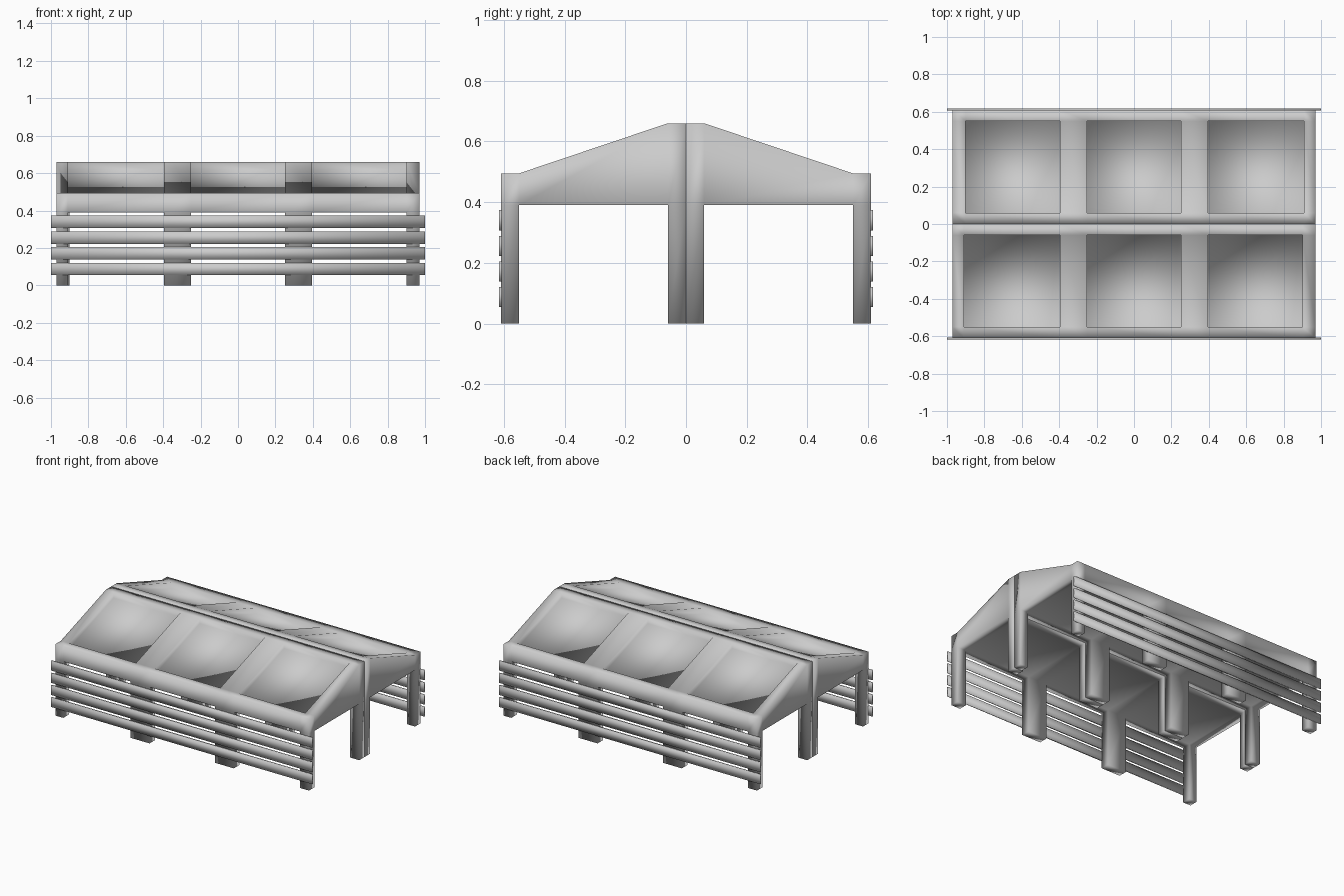
import bpy, bmesh, math
from mathutils import Matrix

if "Cube" in bpy.data.objects:
    bpy.data.objects.remove(bpy.data.objects["Cube"])

XS = [-0.97, -0.91, -0.395, -0.25, 0.25, 0.395, 0.90, 0.97]   # posts and bins along x
YS = [0.0, -0.06, -0.55, -0.61]                               # ridge to front edge
TOP = [0.66, 0.66, 0.495, 0.495]                              # top profile
FLOOR = [0, 0.62, 0.455, 0]                                   # shallow sloping bin floor
UNDER = 0.39


def finish(bm, name):
    bmesh.ops.remove_doubles(bm, verts=bm.verts, dist=1e-5)
    bmesh.ops.recalc_face_normals(bm, faces=bm.faces)
    me = bpy.data.meshes.new(name)
    bm.to_mesh(me)
    bm.free()
    ob = bpy.data.objects.new(name, me)
    bpy.context.collection.objects.link(ob)
    for p in me.polygons:
        p.use_smooth = True
    return ob


def display_half(name, angle):
    bm = bmesh.new()

    def quad(*pts):
        bm.faces.new([bm.verts.new(p) for p in pts])

    def cell(i, j, z):
        return [(XS[a], YS[b], z[b]) for a, b in
                ((i, j), (i + 1, j), (i + 1, j + 1), (i, j + 1))]

    def skirt(upper, lower, sides=range(4)):
        for k in sides:
            n = (k + 1) % 4
            quad(upper[k], upper[n], lower[n], lower[k])

    for i in range(7):
        for j in range(3):
            top, under = cell(i, j, TOP), cell(i, j, [UNDER] * 4)
            # bins are recessed, rims stay at the top profile
            if i % 2 and j == 1:
                floor = cell(i, j, FLOOR)
                quad(*floor)
                skirt(top, floor)
            else:
                quad(*top)
            # legs under the posts, flat underside elsewhere
            if i % 2 == 0 and j != 1:
                foot = cell(i, j, [0] * 4)
                quad(*foot)
                skirt(under, foot)
            else:
                quad(*under)
            # outer walls
            outer = [k for k, edge in enumerate((j == 0, i == 6, j == 2, i == 0)) if edge]
            skirt(top, under, outer)
    ob = finish(bm, name)
    ob.matrix_world = Matrix.Rotation(angle, 4, 'Z')


def slat(name, z0, z1, side):
    # thin plain board
    bm = bmesh.new()
    bmesh.ops.create_cube(bm, size=1)
    bmesh.ops.scale(bm, verts=bm.verts, vec=(2.0, 0.010, z1 - z0))
    bmesh.ops.translate(bm, verts=bm.verts, vec=(0, side * 0.612, (z0 + z1) / 2))
    finish(bm, name)


for label, angle, side in (("front", 0, -1), ("back", math.pi, 1)):
    display_half(label + "_bin_stand", angle)
    for n, (z0, z1) in enumerate(((0.055, 0.12), (0.138, 0.204), (0.222, 0.288), (0.307, 0.374))):
        slat(f"{label}_slat_{n + 1}", z0, z1, side)
